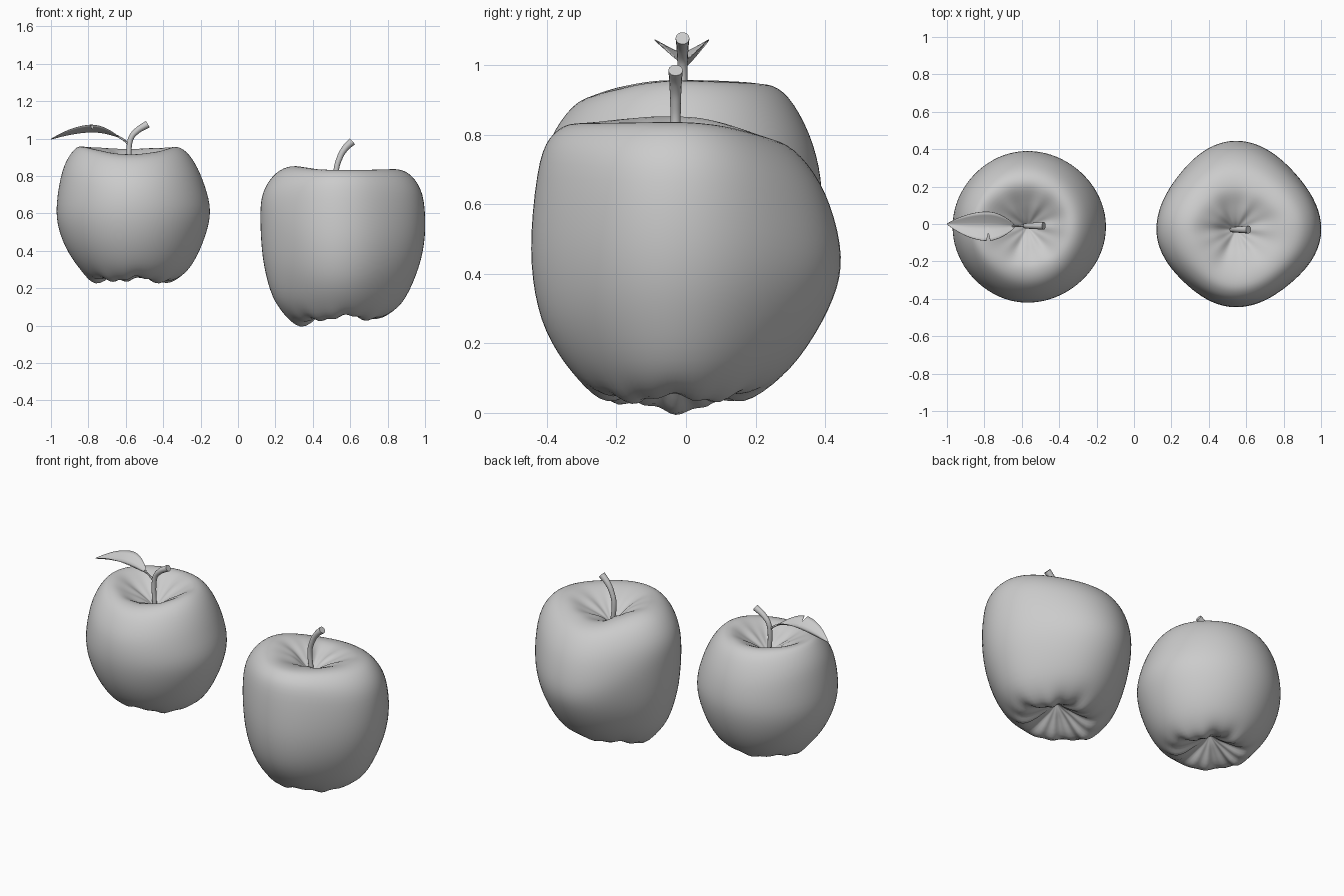
import bpy, bmesh, math
from mathutils import Vector

if "Cube" in bpy.data.objects:
    bpy.data.objects.remove(bpy.data.objects["Cube"])


def catmull(pts, steps):
    """Smooth samples through a short list of control points."""
    p = [Vector(q) for q in pts]
    p = [2 * p[0] - p[1]] + p + [2 * p[-1] - p[-2]]
    out = []
    for i in range(1, len(p) - 2):
        a, b, c, d = p[i - 1:i + 3]
        for k in range(steps):
            t = k / steps
            out.append(0.5 * (2 * b + (c - a) * t + (2 * a - 5 * b + 4 * c - d) * t * t
                              + (3 * b - a - 3 * c + d) * t ** 3))
    return out + [p[-2]]


def finish(bm, name, angle=60):
    bmesh.ops.remove_doubles(bm, verts=bm.verts, dist=1e-5)
    bmesh.ops.recalc_face_normals(bm, faces=bm.faces)
    me = bpy.data.meshes.new(name)
    bm.to_mesh(me)
    bm.free()
    ob = bpy.data.objects.new(name, me)
    bpy.context.collection.objects.link(ob)
    bpy.ops.object.select_all(action='DESELECT')
    ob.select_set(True)
    bpy.context.view_layer.objects.active = ob
    bpy.ops.object.shade_smooth_by_angle(angle=math.radians(angle))
    return ob


def skin(bm, rows, closed):
    n = len(rows[0])
    for a, b in zip(rows, rows[1:]):
        for j in range(n if closed else n - 1):
            k = (j + 1) % n
            bm.faces.new((a[j], a[k], b[k], b[j]))


def apple(name, centre, pit, sides, cavity, square, phase, segs=80):
    """Blend four side profiles (E, N, W, S) around the axis, with ribs at both ends."""
    profs = [catmull([(0, pit), (0.07, pit - 0.05)] + s + [(0.05, cavity + 0.045), (0, cavity)], 5)
             for s in sides]
    n = len(profs[0])
    bm = bmesh.new()
    rows = []
    for i in range(n):
        u = i / (n - 1)
        low = math.exp(-((u - 0.16) / 0.07) ** 2)
        high = math.exp(-((u - 0.84) / 0.08) ** 2)
        ring = []
        for j in range(segs):
            a = 2 * math.pi * j / segs
            q = int(j * 4 // segs)
            t = j * 4 / segs - q
            t = t * t * (3 - 2 * t)
            r, z = profs[q][i].lerp(profs[(q + 1) % 4][i], t)
            r = max(r, 0) * (1 - square * math.sin(2 * a) ** 2)
            z += low * (0.012 * math.cos(5 * a + phase) + 0.006 * math.cos(13 * a))
            z += high * (0.006 * math.cos(5 * a + phase) + 0.003 * math.cos(11 * a))
            if i in (0, n - 1):
                r = 0
            ring.append(bm.verts.new((centre[0] + r * math.cos(a),
                                      centre[1] + r * math.sin(a), z)))
        rows.append(ring)
    skin(bm, rows, True)
    return finish(bm, name)


def tube(name, path, r0, r1, segs=12):
    """Stalk along a path in the xz plane, given as (x, y, z) points."""
    pts = catmull(path, 6)
    bm = bmesh.new()
    rows = []
    for i, p in enumerate(pts):
        d = (pts[min(i + 1, len(pts) - 1)] - pts[max(i - 1, 0)]).normalized()
        side = Vector((0, 1, 0))
        up = d.cross(side).normalized()
        r = r0 + (r1 - r0) * (i / (len(pts) - 1)) ** 2
        rows.append([bm.verts.new(p + r * (math.cos(a) * side + math.sin(a) * up))
                     for a in (2 * math.pi * k / segs for k in range(segs))])
    skin(bm, rows, True)
    bm.faces.new(rows[0])
    bm.faces.new(rows[-1])
    return finish(bm, name, 45)


# Apples: side profiles run from the bottom lobe up over the shoulder
apple("small_apple", (-0.57, -0.015), 0.35, [
    [(0.20, 0.235), (0.30, 0.295), (0.38, 0.44), (0.42, 0.61), (0.38, 0.78), (0.31, 0.91), (0.23, 0.955), (0.13, 0.90)],
    [(0.19, 0.25), (0.29, 0.31), (0.37, 0.45), (0.405, 0.61), (0.38, 0.77), (0.31, 0.905), (0.23, 0.945), (0.13, 0.90)],
    [(0.19, 0.24), (0.28, 0.31), (0.365, 0.45), (0.40, 0.61), (0.37, 0.82), (0.31, 0.935), (0.25, 0.955), (0.14, 0.90)],
    [(0.19, 0.25), (0.29, 0.31), (0.37, 0.45), (0.405, 0.61), (0.385, 0.76), (0.31, 0.88), (0.22, 0.915), (0.13, 0.88)],
], 0.80, 0.01, 0.6)
apple("large_apple", (0.545, -0.03), 0.15, [
    [(0.21, 0.04), (0.33, 0.12), (0.42, 0.31), (0.455, 0.50), (0.44, 0.70), (0.37, 0.81), (0.27, 0.835), (0.15, 0.79)],
    [(0.20, 0.05), (0.33, 0.13), (0.44, 0.30), (0.475, 0.45), (0.43, 0.63), (0.34, 0.755), (0.23, 0.795), (0.13, 0.77)],
    [(0.21, 0.01), (0.34, 0.12), (0.405, 0.32), (0.425, 0.56), (0.41, 0.71), (0.34, 0.815), (0.24, 0.853), (0.13, 0.81)],
    [(0.20, 0.045), (0.30, 0.12), (0.385, 0.27), (0.415, 0.47), (0.39, 0.72), (0.335, 0.815), (0.25, 0.83), (0.13, 0.79)],
], 0.69, 0.06, 0.3)

# Stems
tube("small_apple_stem", [(-0.575, -0.01, 0.79), (-0.583, -0.01, 0.92), (-0.573, -0.01, 1.0),
                          (-0.535, -0.01, 1.045), (-0.482, -0.01, 1.077)], 0.013, 0.02)
tube("large_apple_stem", [(0.54, -0.03, 0.68), (0.525, -0.03, 0.82), (0.545, -0.03, 0.90),
                          (0.575, -0.03, 0.95), (0.612, -0.03, 0.985)], 0.014, 0.021)
tube("leaf_stalk", [(-0.583, -0.01, 0.965), (-0.61, -0.01, 0.992), (-0.65, -0.012, 1.016)], 0.006, 0.005, 8)

# Leaf: folded up along its midrib, with a small tear in the front edge
bm = bmesh.new()
mid = catmull([(-0.635, -0.012, 1.008), (-0.72, -0.012, 1.03), (-0.80, -0.012, 1.035),
               (-0.90, -0.008, 1.022), (-1.0, 0.0, 0.998)], 8)
rows = []
for i, p in enumerate(mid):
    w = 0.077 * math.sin(math.pi * (i / (len(mid) - 1)) ** 0.9) ** 0.85 if 0 < i < len(mid) - 1 else 0.001
    row = []
    for s in range(-4, 5):
        f = s / 4
        if i == 14 and s < 0:
            f *= 0.45
        row.append(bm.verts.new(p + Vector((0, f * w, 0.5 * w * abs(f) ** 1.2))))
    rows.append(row)
skin(bm, rows, False)
leaf = finish(bm, "leaf")
leaf.modifiers.new("thickness", 'SOLIDIFY').thickness = 0.003
